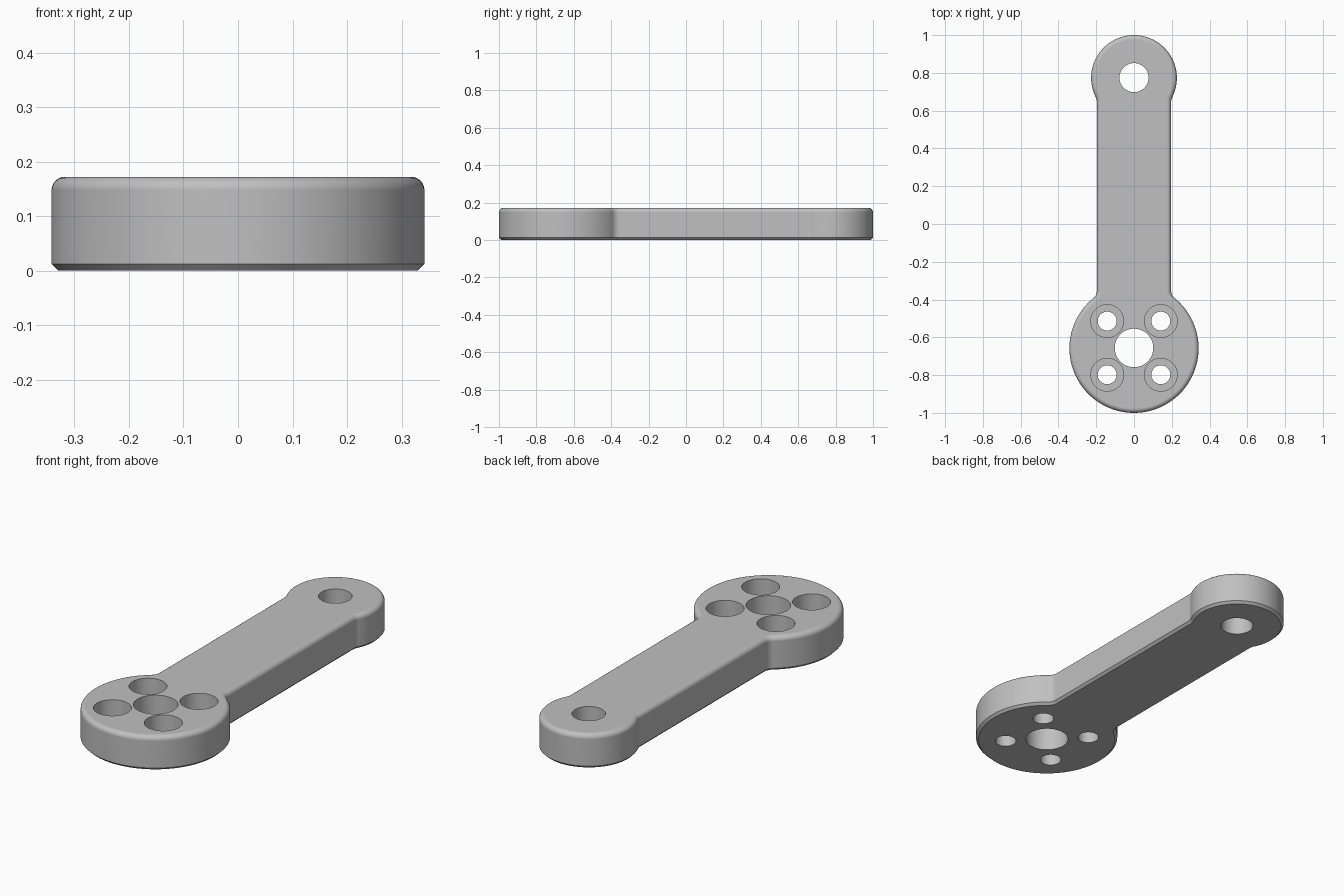
import bpy
import bmesh
from math import pi, sin, cos, atan2, sqrt, radians
from mathutils import Vector

cube = bpy.data.objects.get("Cube")
if cube:
    bpy.data.objects.remove(cube, do_unlink=True)

HEIGHT = 0.172
CHAMFER, ROUND = 0.012, 0.024
ARM = 0.197                    # half width of the arm
FILLET = 0.045                 # blend between arm and round ends
BIG_Y, BIG_R = -0.658, 0.342
SMALL_Y, SMALL_R = 0.773, 0.227

grey = bpy.data.materials.new("grey metal")
grey.use_nodes = True
colour = (0.527, 0.527, 0.527, 1)
grey.diffuse_color = colour
grey.node_tree.nodes["Principled BSDF"].inputs["Base Color"].default_value = colour


def arc(cx, cy, r, a0, a1, n):
    return [(cx + r * cos(a0 + (a1 - a0) * i / n), cy + r * sin(a0 + (a1 - a0) * i / n))
            for i in range(n + 1)]


def outline(inset):
    """Counter-clockwise outline of the lever, moved inwards by inset."""
    fx = ARM + FILLET
    low = sqrt((BIG_R + FILLET) ** 2 - fx ** 2)
    high = sqrt((SMALL_R + FILLET) ** 2 - fx ** 2)
    a_low, a_high = atan2(low, fx), atan2(high, fx)
    f = FILLET + inset
    right = arc(0, BIG_Y, BIG_R - inset, -pi / 2, a_low, 40)
    right += arc(fx, BIG_Y + low, f, pi + a_low, pi, 8)[1:]
    right += arc(fx, SMALL_Y - high, f, pi, pi - a_high, 6)
    right += arc(0, SMALL_Y, SMALL_R - inset, -a_high, pi / 2, 32)[1:]
    return right + [(-x, y) for x, y in reversed(right[1:-1])]


# Lever body: stacked outlines with a chamfered base and rounded top rim
levels = [(CHAMFER, 0), (0, CHAMFER)]
for i in range(7):
    a = i / 6 * pi / 2
    levels.append((ROUND * (1 - cos(a)), HEIGHT - ROUND * (1 - sin(a))))
bm = bmesh.new()
rings = [[bm.verts.new((x, y, z)) for x, y in outline(d)] for d, z in levels]
for lower, upper in zip(rings, rings[1:]):
    for i in range(len(lower)):
        j = (i + 1) % len(lower)
        bm.faces.new((lower[i], lower[j], upper[j], upper[i]))
bm.faces.new(reversed(rings[0]))
bm.faces.new(rings[-1])
mesh = bpy.data.meshes.new("lever")
bm.to_mesh(mesh)
bm.free()
lever = bpy.data.objects.new("lever", mesh)
bpy.context.collection.objects.link(lever)
mesh.materials.append(grey)
bpy.context.view_layer.objects.active = lever


def drill(x, y, r, bottom=-0.1):
    """Cut a round hole from the top down to the given height."""
    top = HEIGHT + 0.1
    bpy.ops.mesh.primitive_cylinder_add(vertices=48, radius=r, depth=top - bottom,
                                        location=(x, y, (top + bottom) / 2))
    cutter = bpy.context.object
    cutter.name = "hole_cutter"
    cutter.hide_render = True
    cutter.data.materials.append(grey)
    bpy.context.view_layer.objects.active = lever
    mod = lever.modifiers.new("hole", "BOOLEAN")
    mod.operation = "DIFFERENCE"
    mod.solver = "EXACT"
    mod.object = cutter
    bpy.ops.object.modifier_apply(modifier=mod.name)
    bpy.data.objects.remove(cutter, do_unlink=True)


# Shaft hole, pivot hole and four counterbored screw holes
drill(0, -0.656, 0.102)
drill(0, 0.775, 0.077)
for sx in (-1, 1):
    for sy in (-1, 1):
        x, y = 0.142 * sx, -0.656 + 0.142 * sy
        drill(x, y, 0.087, 0.065)
        drill(x, y, 0.05)

# Smooth curved walls, keep hole rims and the chamfer crisp
bpy.ops.object.select_all(action="DESELECT")
lever.select_set(True)
bpy.context.view_layer.objects.active = lever
bpy.ops.object.shade_smooth_by_angle(angle=radians(30))
weighted = lever.modifiers.new("flat caps", "WEIGHTED_NORMAL")
weighted.keep_sharp = True
